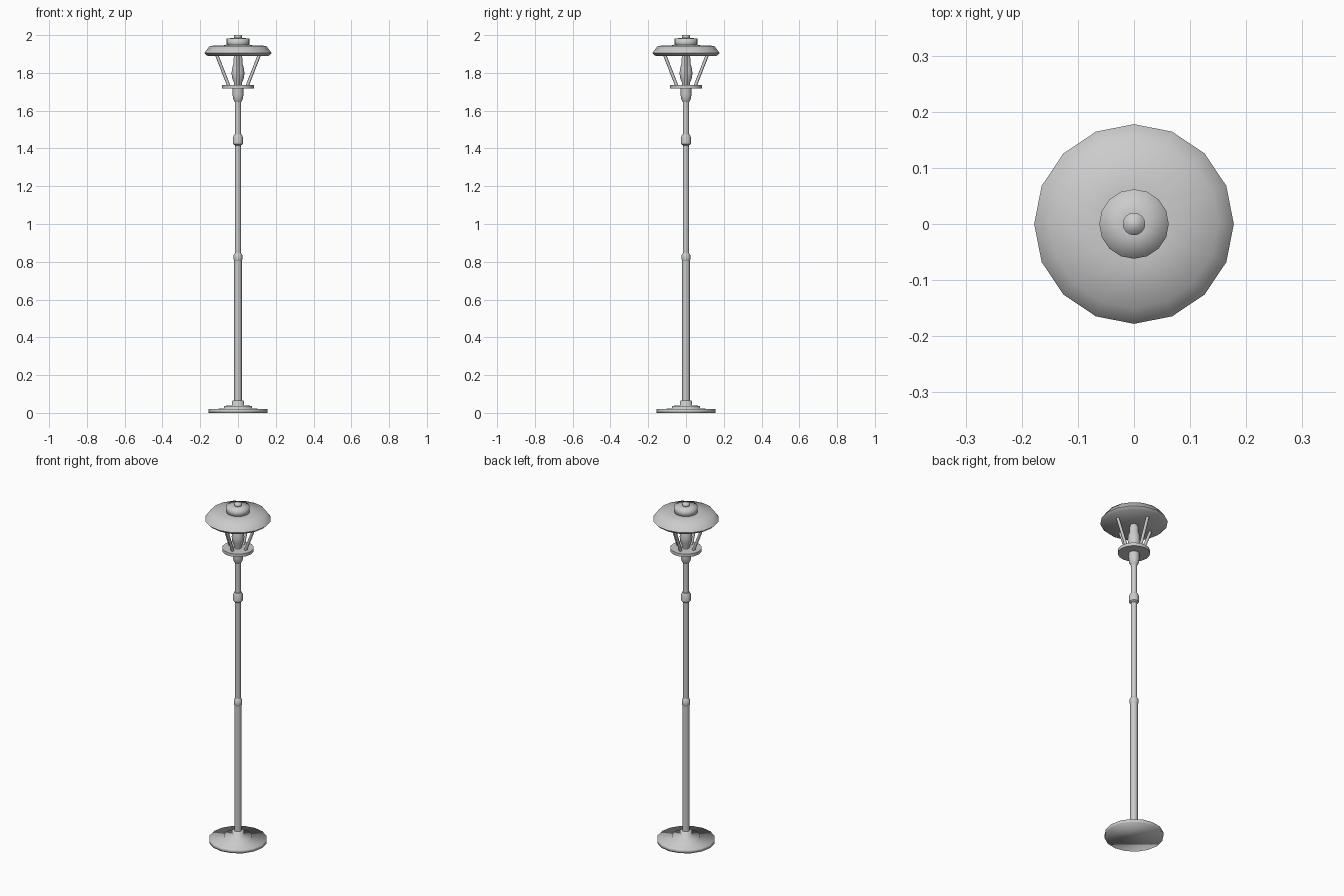
import bpy, bmesh, math
from mathutils import Vector

if "Cube" in bpy.data.objects:
    bpy.data.objects.remove(bpy.data.objects["Cube"])


def finish(name, bm, angle=None):
    bmesh.ops.recalc_face_normals(bm, faces=bm.faces)
    me = bpy.data.meshes.new(name)
    bm.to_mesh(me)
    bm.free()
    for p in me.polygons:
        p.use_smooth = True
    ob = bpy.data.objects.new(name, me)
    bpy.context.collection.objects.link(ob)
    if angle:
        bpy.ops.object.select_all(action='DESELECT')
        ob.select_set(True)
        bpy.context.view_layer.objects.active = ob
        bpy.ops.object.shade_smooth_by_angle(angle=math.radians(angle))
    return ob


def lathe(name, profile, sides=16, angle=50):
    """Closed solid turned round z from (radius, height) points."""
    bm = bmesh.new()
    rings = []
    for r, z in profile:
        rings.append([bm.verts.new((r * math.cos(2 * math.pi * i / sides),
                                    r * math.sin(2 * math.pi * i / sides), z))
                      for i in range(sides)])
    for a, b in zip(rings, rings[1:]):
        for i in range(sides):
            j = (i + 1) % sides
            bm.faces.new((a[i], a[j], b[j], b[i]))
    bm.faces.new(rings[0])
    bm.faces.new(rings[-1])
    return finish(name, bm, angle)


def rod(name, start, end, radius, sides=8):
    start, end = Vector(start), Vector(end)
    d = end - start
    bm = bmesh.new()
    bmesh.ops.create_cone(bm, cap_ends=True, segments=sides, radius1=radius,
                          radius2=radius, depth=d.length)
    bm.transform(d.to_track_quat('Z', 'Y').to_matrix().to_4x4())
    bmesh.ops.translate(bm, verts=bm.verts, vec=(start + end) / 2)
    return finish(name, bm, 50)


# stepped foot
lathe("base", [(0.155, 0), (0.155, 0.02), (0.075, 0.023), (0.075, 0.037),
               (0.032, 0.04), (0.032, 0.064), (0.02, 0.066)], angle=None)

# pole with its collars
lathe("lower_pole", [(0.02, 0.06), (0.02, 0.815)])
lathe("lower_collar", [(0.02, 0.805), (0.023, 0.812), (0.023, 0.835), (0.016, 0.847)])
lathe("upper_pole", [(0.016, 0.84), (0.016, 1.67)])
lathe("upper_collar", [(0.016, 1.416), (0.026, 1.424), (0.026, 1.46), (0.02, 1.473), (0.016, 1.474)])

# lantern socket and tray
lathe("socket", [(0.016, 1.645), (0.025, 1.66), (0.028, 1.68), (0.028, 1.722)])
lathe("lantern_tray", [(0.085, 1.718), (0.085, 1.736)])

# lamp bulb
lathe("bulb", [(0.02, 1.73), (0.022, 1.75), (0.032, 1.775), (0.034, 1.80), (0.031, 1.825),
               (0.025, 1.845), (0.025, 1.87), (0.02, 1.888), (0.008, 1.897)], 12)

# four sloping struts
for k in range(4):
    c, s = round(math.cos(k * math.pi / 2)), round(math.sin(k * math.pi / 2))
    rod(f"strut_{k + 1}", (0.048 * c, 0.048 * s, 1.73), (0.115 * c, 0.115 * s, 1.9), 0.0085)

# shade, cap and finial
lathe("shade", [(0.162, 1.89), (0.178, 1.905), (0.15, 1.943), (0.06, 1.947)], angle=70)
lathe("cap", [(0.062, 1.94), (0.062, 1.982), (0.02, 1.985)], angle=None)
lathe("finial", [(0.02, 1.98), (0.02, 2.0)], angle=None)
